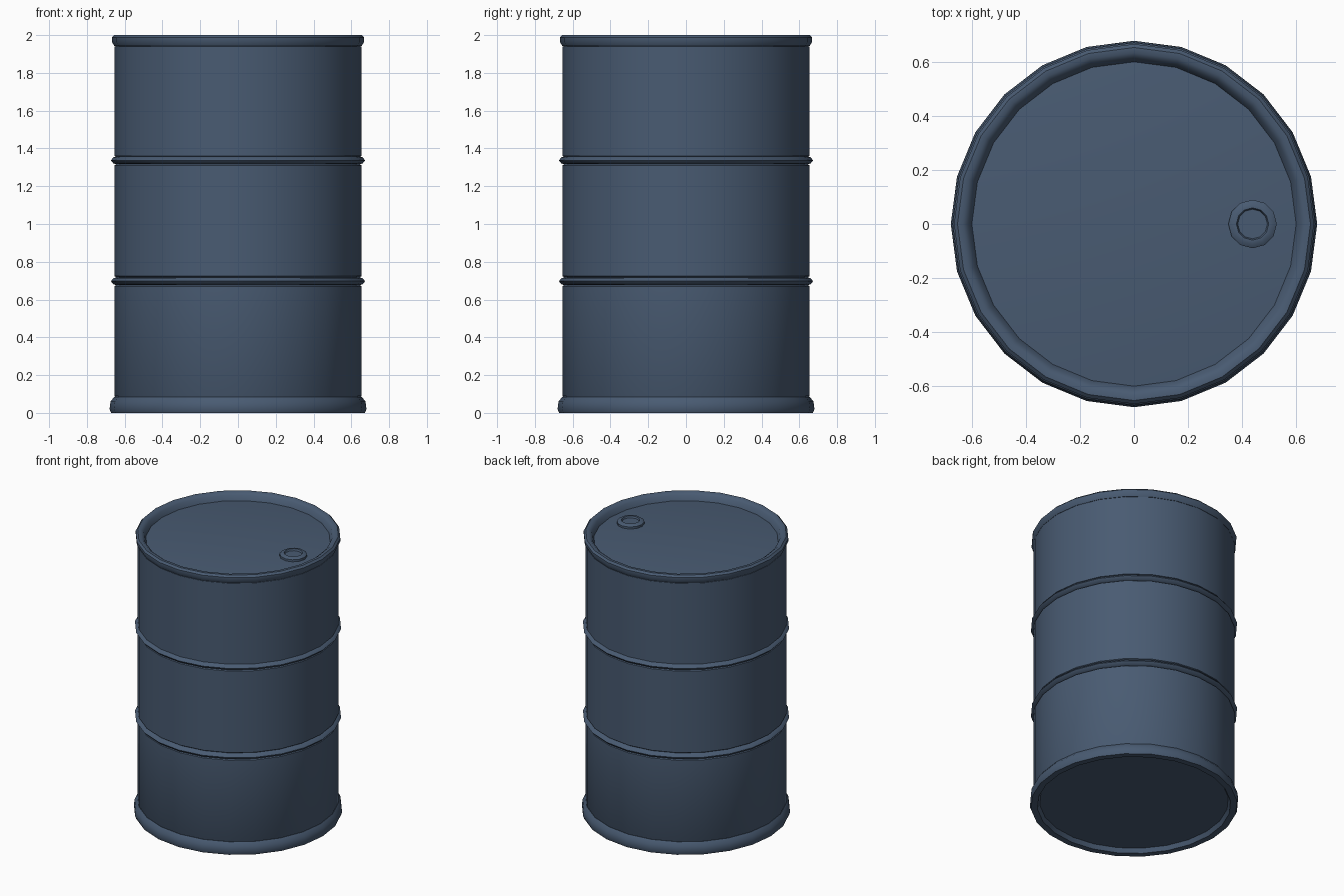
import bpy, bmesh, math

if "Cube" in bpy.data.objects:
    bpy.data.objects.remove(bpy.data.objects["Cube"])

SEG = 24

steel = bpy.data.materials.new("blue_grey_steel")
steel.diffuse_color = (0.066, 0.104, 0.168, 1)
steel.use_nodes = True
steel.node_tree.nodes["Principled BSDF"].inputs["Base Color"].default_value = steel.diffuse_color


def lathe(name, profile, segs=SEG, centre=(0, 0), closed=False):
    """Spin an (r, z) profile round the vertical; r = 0 becomes a pole."""
    bm = bmesh.new()
    rings = []
    for r, z in profile:
        if r == 0:
            rings.append([bm.verts.new((centre[0], centre[1], z))] * segs)
        else:
            rings.append([bm.verts.new((centre[0] + r * math.cos(2 * math.pi * i / segs),
                                        centre[1] + r * math.sin(2 * math.pi * i / segs), z))
                          for i in range(segs)])
    pairs = list(zip(rings, rings[1:]))
    if closed:
        pairs.append((rings[-1], rings[0]))
    for a, b in pairs:
        for i in range(segs):
            j = (i + 1) % segs
            bm.faces.new(list(dict.fromkeys((a[i], a[j], b[j], b[i]))))
    bmesh.ops.recalc_face_normals(bm, faces=bm.faces)
    me = bpy.data.meshes.new(name)
    bm.to_mesh(me)
    bm.free()
    me.materials.append(steel)
    ob = bpy.data.objects.new(name, me)
    bpy.context.collection.objects.link(ob)
    bpy.ops.object.select_all(action='DESELECT')
    ob.select_set(True)
    bpy.context.view_layer.objects.active = ob
    bpy.ops.object.shade_smooth_by_angle(angle=math.radians(40))
    return ob


# Drum shell: three straight bands with lid and base discs set in slightly
lathe("drum_body", [(0, 0.03), (0.62, 0.03), (0.655, 0.09), (0.655, 0.67),
                    (0.64, 0.68), (0.64, 0.715), (0.655, 0.725), (0.655, 1.31),
                    (0.64, 1.32), (0.64, 1.355), (0.655, 1.36), (0.655, 1.94),
                    (0.60, 1.95), (0, 1.95)])

# Rolled hoops between the bands
for label, z in (("lower", 0.697), ("upper", 1.337)):
    lathe(label + "_hoop", [(0.635, z - 0.023), (0.66, z - 0.016), (0.673, z),
                            (0.66, z + 0.016), (0.635, z + 0.023)], closed=True)

# Rolled rims at top and bottom
lathe("top_rim", [(0.60, 1.945), (0.655, 1.942), (0.668, 1.965), (0.668, 1.987),
                  (0.655, 2.0), (0.635, 2.0), (0.615, 1.985)], closed=True)
lathe("bottom_rim", [(0.615, 0.03), (0.63, 0.0), (0.672, 0.0), (0.68, 0.02),
                     (0.675, 0.06), (0.655, 0.085), (0.63, 0.08)], closed=True)

# Filler cap on the lid
lathe("filler_cap", [(0.09, 1.95), (0.09, 1.965), (0.075, 1.975), (0.06, 1.975),
                     (0.055, 1.963), (0, 1.963)], segs=12, centre=(0.44, 0))
